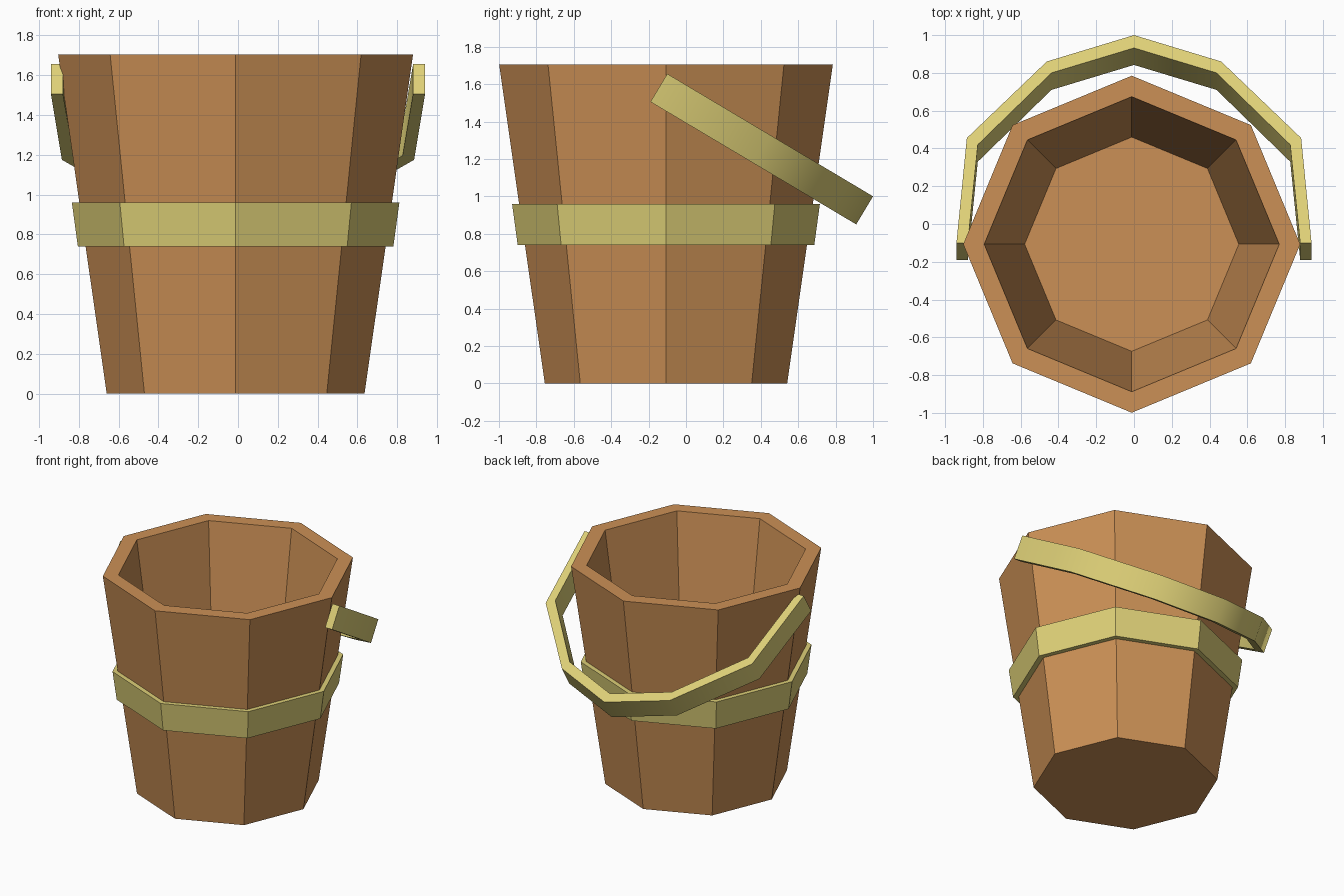
import bpy, bmesh, math

if "Cube" in bpy.data.objects:
    bpy.data.objects.remove(bpy.data.objects["Cube"])

def material(name, rgb):
    m = bpy.data.materials.new(name)
    m.diffuse_color = (*rgb, 1)
    m.use_nodes = True
    m.node_tree.nodes["Principled BSDF"].inputs["Base Color"].default_value = m.diffuse_color
    return m

wood = material("warm wood", (0.60, 0.28, 0.092))
brass = material("pale brass", (0.73, 0.63, 0.185))

CX, CY, SIDES = -0.012, -0.107, 8

def make_object(name, bm, mat):
    bmesh.ops.recalc_face_normals(bm, faces=bm.faces)
    mesh = bpy.data.meshes.new(name)
    bm.to_mesh(mesh)
    bm.free()
    mesh.materials.append(mat)
    ob = bpy.data.objects.new(name, mesh)
    bpy.context.collection.objects.link(ob)
    return ob

def lathe(name, profile, mat, closed):
    """Turn a (radius, z) profile into an octagonal solid, capped or looped."""
    bm = bmesh.new()
    rings = []
    for r, z in profile:
        angles = [2 * math.pi * i / SIDES for i in range(SIDES)]
        rings.append([bm.verts.new((CX + r * math.cos(a), CY + r * math.sin(a), z)) for a in angles])
    pairs = list(zip(rings, rings[1:]))
    if closed:
        pairs.append((rings[-1], rings[0]))
    else:
        bm.faces.new(rings[0])
        bm.faces.new(rings[-1])
    for a, b in pairs:
        for i in range(SIDES):
            j = (i + 1) % SIDES
            bm.faces.new((a[i], a[j], b[j], b[i]))
    return make_object(name, bm, mat)

# Tapered bucket with hollow inside
lathe("bucket_body", [(0.648, 0), (0.892, 1.705), (0.781, 1.705), (0.567, 0.2)], wood, False)

# Hoop around the middle
lathe("hoop", [(0.793, 0.74), (0.823, 0.96), (0.775, 0.96), (0.745, 0.74)], brass, True)

# Tilted handle: half outline (outer x, y, inner x, y) seen from above, mirrored
half = [(0.94, -0.10, 0.88, -0.10), (0.885, 0.455, 0.827, 0.42),
        (0.462, 0.86, 0.437, 0.80), (0, 1.0, 0, 0.932)]
path = half + [(-a, b, -c, d) for a, b, c, d in reversed(half[:-1])]
bm = bmesh.new()
sections = []
for ox, oy, ix, iy in path:
    sec = []
    for x, y, low in ((ox, oy, 0), (ix, iy, 0), (ix, iy, 1), (ox, oy, 1)):
        z = 1.655 - 0.5955 * (y + 0.10)
        sec.append(bm.verts.new((x, y - 0.09 * low, z - 0.15 * low)))
    sections.append(sec)
for a, b in zip(sections, sections[1:]):
    for i in range(4):
        j = (i + 1) % 4
        bm.faces.new((a[i], a[j], b[j], b[i]))
bm.faces.new(sections[0])
bm.faces.new(sections[-1])
handle = make_object("handle", bm, brass)
bpy.context.view_layer.objects.active = handle
handle.select_set(True)
bpy.ops.object.shade_smooth_by_angle(angle=math.radians(50))
